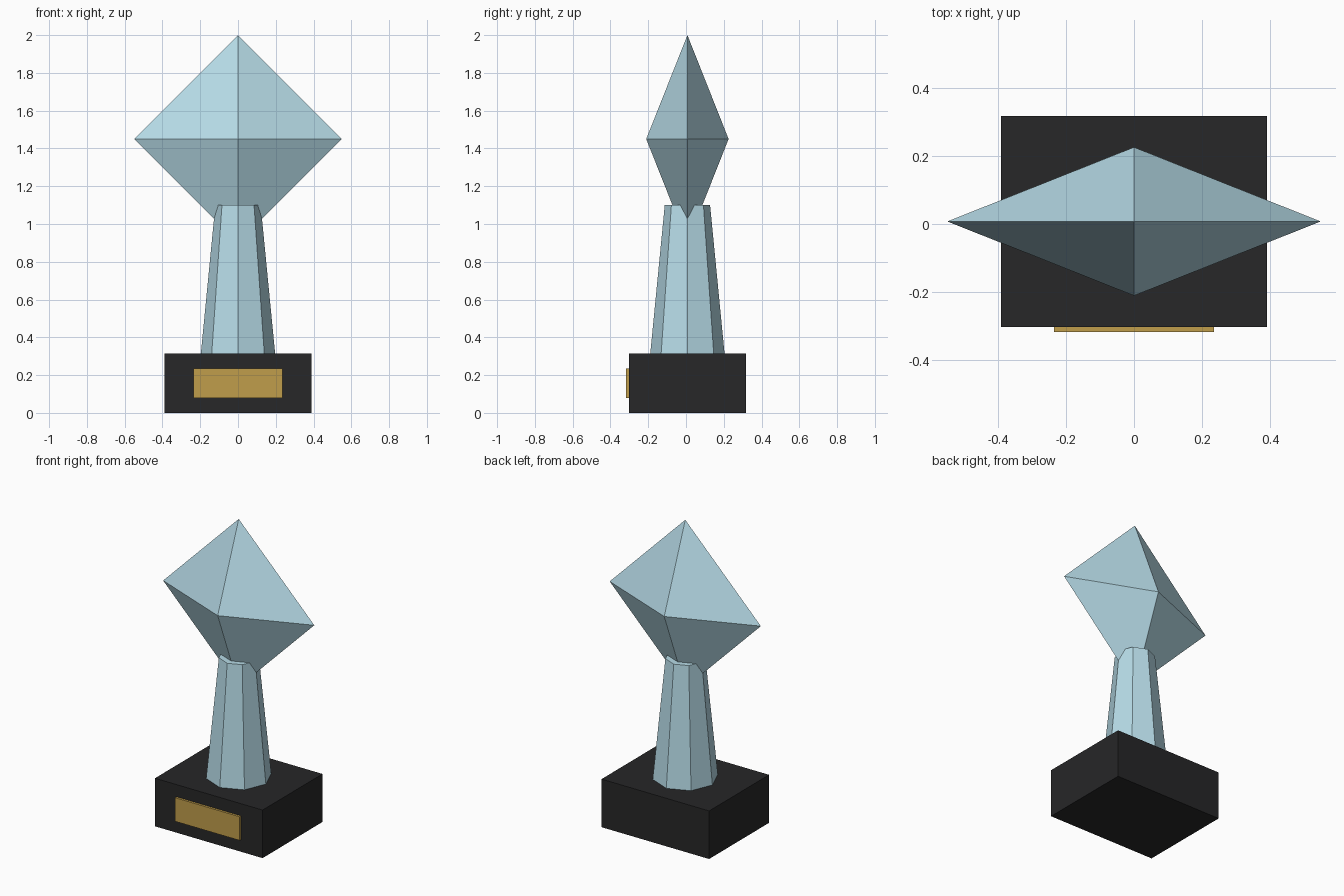
import bpy, bmesh
from math import pi
from mathutils import Matrix, Vector

if "Cube" in bpy.data.objects:
    bpy.data.objects.remove(bpy.data.objects["Cube"])

CY = 0.0075  # the plaque pushes the body slightly back


def material(name, rgb):
    m = bpy.data.materials.new(name)
    m.diffuse_color = (*rgb, 1)
    m.use_nodes = True
    m.node_tree.nodes["Principled BSDF"].inputs["Base Color"].default_value = m.diffuse_color
    return m


def finish(name, bm, mat):
    bmesh.ops.recalc_face_normals(bm, faces=bm.faces)
    me = bpy.data.meshes.new(name)
    bm.to_mesh(me)
    bm.free()
    me.materials.append(mat)
    ob = bpy.data.objects.new(name, me)
    bpy.context.collection.objects.link(ob)


def box(name, lo, hi, mat):
    lo, hi = Vector(lo), Vector(hi)
    bm = bmesh.new()
    bmesh.ops.create_cube(bm, size=1, matrix=Matrix.Translation((lo + hi) / 2)
                          @ Matrix.Diagonal((*(hi - lo), 1)))
    finish(name, bm, mat)


glass = material("glass", (0.47, 0.71, 0.80))
black = material("black", (0.02, 0.02, 0.021))
gold = material("gold", (0.53, 0.34, 0.07))

# Base block and front plaque
box("base", (-0.39, CY - 0.31, 0), (0.39, CY + 0.31, 0.315), black)
box("plaque", (-0.235, CY - 0.325, 0.08), (0.235, CY - 0.30, 0.235), gold)

# Tapered eight-sided stem
bm = bmesh.new()
bmesh.ops.create_cone(bm, cap_ends=True, segments=8, radius1=0.198, radius2=0.12,
                      depth=0.8, matrix=Matrix.Translation((0, CY, 0.70)))
finish("stem", bm, glass)

# Gem: octahedron flattened front to back, its lower tip sunk in the stem
bm = bmesh.new()
ring = [bm.verts.new(Matrix.Rotation(i * pi / 2, 3, 'Z') @ Vector((1, 0, 0))) for i in range(4)]
for z in (1, -1):
    tip = bm.verts.new((0, 0, z))
    for i in range(4):
        bm.faces.new((ring[i], ring[(i + 1) % 4], tip))
bm.transform(Matrix.Translation((0, CY, 1.45)) @ Matrix.Diagonal((0.548, 0.218, 0.55, 1)))
finish("gem", bm, glass)
